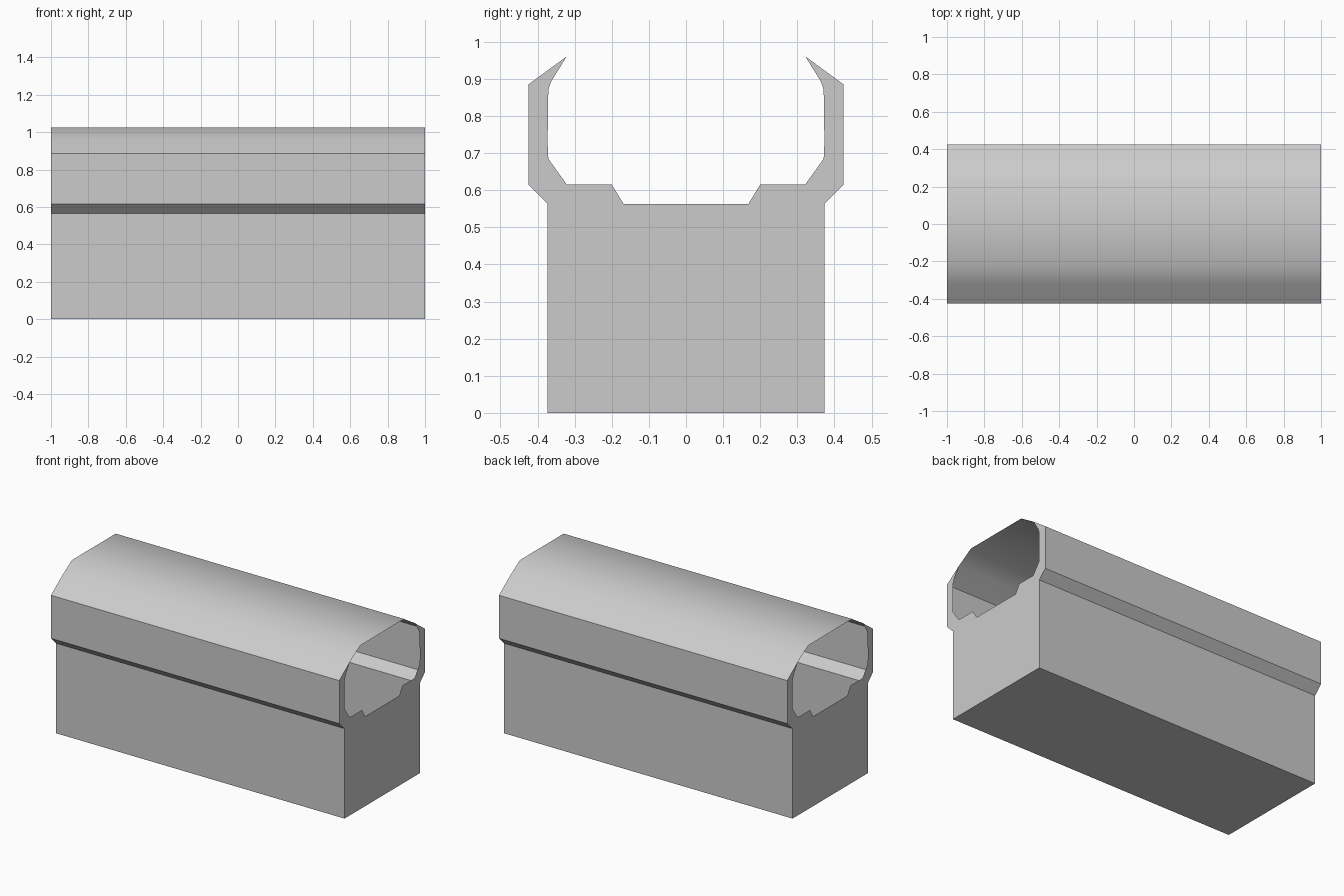
import bpy, bmesh
from math import radians

if "Cube" in bpy.data.objects:
    bpy.data.objects.remove(bpy.data.objects["Cube"])

HALF = 1.0  # half length along x


def mirrored(right):
    """Right half of a profile, followed by its mirror image back to the start side."""
    return right + [(-y, z) for y, z in reversed(right)]


def finish(name, bm):
    bmesh.ops.recalc_face_normals(bm, faces=bm.faces)
    mesh = bpy.data.meshes.new(name)
    bm.to_mesh(mesh)
    bm.free()
    obj = bpy.data.objects.new(name, mesh)
    bpy.context.collection.objects.link(obj)
    bpy.context.view_layer.objects.active = obj
    obj.select_set(True)
    bpy.ops.object.shade_smooth_by_angle(angle=radians(40))
    obj.select_set(False)


# Right half of the outer skin: side wall, flare, upper wall, then roof
wall = [(0.373, 0), (0.373, 0.564), (0.425, 0.615), (0.425, 0.885), (0.322, 0.96)]
outer = mirrored(wall + [(0.217, 1.026)])

# Hollow outer skin, including the flat bottom, open at both ends
bm = bmesh.new()
rings = [[bm.verts.new((x, y, z)) for y, z in outer] for x in (-HALF, HALF)]
for i in range(len(outer)):
    j = (i + 1) % len(outer)
    bm.faces.new((rings[0][i], rings[0][j], rings[1][j], rings[1][i]))
finish("outer_shell", bm)

# Thin end plates with a stepped opening reaching up to the roof
opening = [(0.322, 0.96), (0.364, 0.892), (0.371, 0.87), (0.373, 0.73),
           (0.371, 0.685), (0.321, 0.615), (0.2, 0.615), (0.168, 0.563)]
plate = wall + opening[1:]
plate = mirrored(plate)
for x, side in ((-HALF, "left"), (HALF, "right")):
    bm = bmesh.new()
    face = bm.faces.new([bm.verts.new((x, y, z)) for y, z in plate])
    face.normal_update()
    if face.normal.x * x < 0:
        face.normal_flip()
    mesh_name = side + "_end_plate"
    mesh = bpy.data.meshes.new(mesh_name)
    bm.to_mesh(mesh)
    bm.free()
    bpy.context.collection.objects.link(bpy.data.objects.new(mesh_name, mesh))
